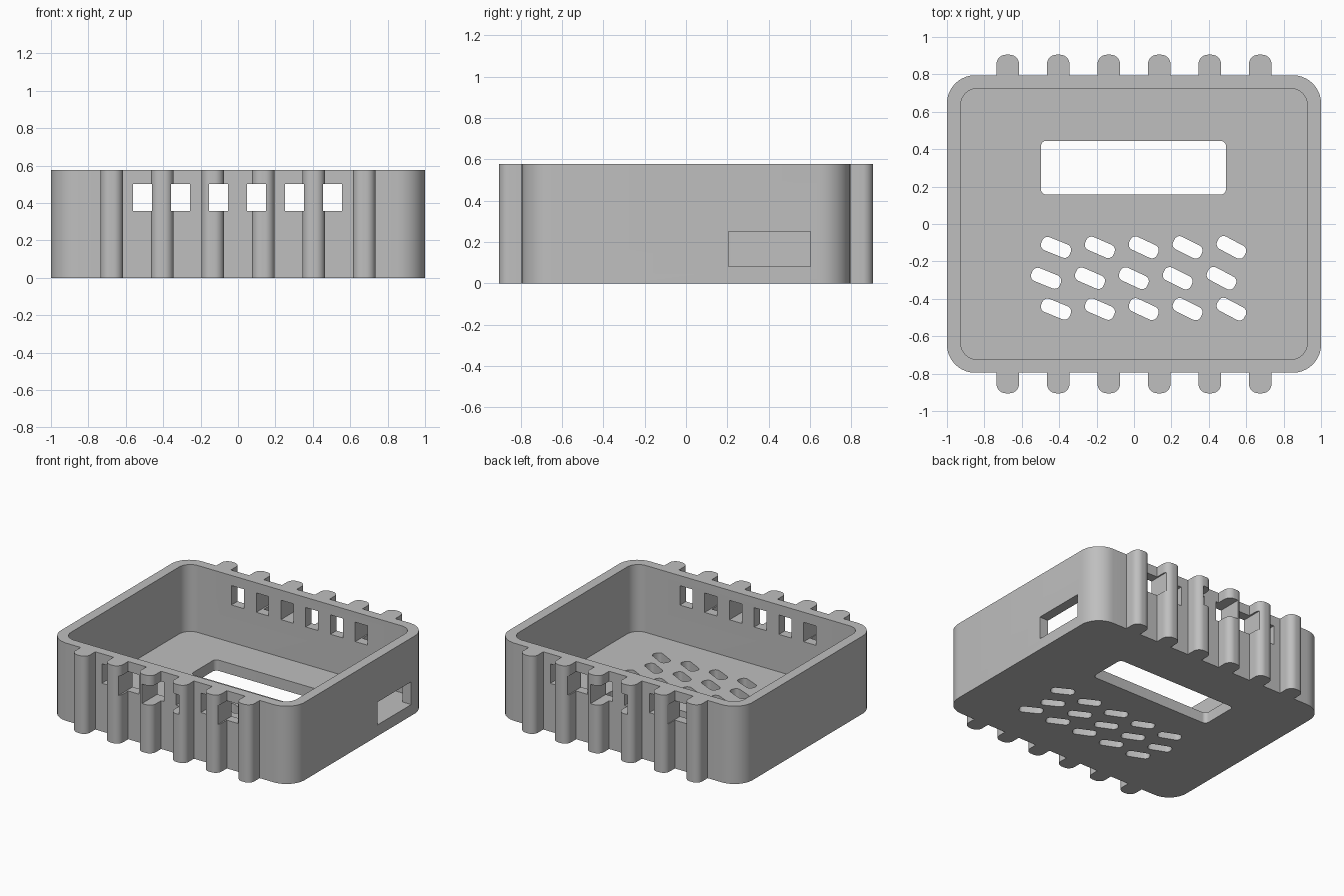
import bpy, bmesh, math
from mathutils import Matrix, Vector

if "Cube" in bpy.data.objects:
    bpy.data.objects.remove(bpy.data.objects["Cube"], do_unlink=True)

HEIGHT, FLOOR = 0.577, 0.08
HALF_X, HALF_Y, CORNER = 1.0, 0.795, 0.15
FIN_HALF, FIN_TIP, FIN_ROUND = 0.06, 0.905, 0.05

grey = bpy.data.materials.new("plain grey")
grey.use_nodes = True
grey.diffuse_color = (0.52, 0.52, 0.52, 1)
grey.node_tree.nodes["Principled BSDF"].inputs["Base Color"].default_value = grey.diffuse_color


def arc(cx, cy, r, start, steps=10):
    """Quarter circle, counter-clockwise from the start angle in degrees."""
    angles = [math.radians(start + 90 * i / steps) for i in range(steps + 1)]
    return [(cx + r * math.cos(a), cy + r * math.sin(a)) for a in angles]


def rounded_rect(hx, hy, r, steps=8):
    x, y = hx - r, hy - r
    return (arc(x, y, r, 0, steps) + arc(-x, y, r, 90, steps)
            + arc(-x, -y, r, 180, steps) + arc(x, -y, r, 270, steps))


def add_prism(bm, outline, z0, z1, matrix=Matrix()):
    verts = [bm.verts.new(matrix @ Vector((x, y, z0))) for x, y in outline]
    base = bm.faces.new(verts)
    top = bmesh.ops.extrude_face_region(bm, geom=[base], use_keep_orig=True)["geom"]
    moved = [v for v in top if isinstance(v, bmesh.types.BMVert)]
    bmesh.ops.translate(bm, verts=moved, vec=(0, 0, z1 - z0))


def add_box(bm, low, high):
    (x0, y0, z0), (x1, y1, z1) = low, high
    add_prism(bm, [(x0, y0), (x1, y0), (x1, y1), (x0, y1)], z0, z1)


def finish(bm, name):
    bmesh.ops.recalc_face_normals(bm, faces=bm.faces)
    mesh = bpy.data.meshes.new(name)
    bm.to_mesh(mesh)
    bm.free()
    mesh.materials.append(grey)
    obj = bpy.data.objects.new(name, mesh)
    bpy.context.collection.objects.link(obj)
    return obj


def cut(target, cutter):
    cutter.hide_render = True
    bpy.context.view_layer.objects.active = target
    mod = target.modifiers.new(cutter.name, 'BOOLEAN')
    mod.operation, mod.solver, mod.object = 'DIFFERENCE', 'EXACT', cutter
    bpy.ops.object.modifier_apply(modifier=mod.name)
    bpy.data.objects.remove(cutter, do_unlink=True)


# Outer outline: rounded corners with six round-tipped fins along each long wall
half = arc(HALF_X - CORNER, HALF_Y - CORNER, CORNER, 0)
for i in range(6):
    cx = 0.675 - 0.27 * i
    off, cy = FIN_HALF - FIN_ROUND, FIN_TIP - FIN_ROUND
    half += [(cx + FIN_HALF, HALF_Y)]
    half += arc(cx + off, cy, FIN_ROUND, 0) + arc(cx - off, cy, FIN_ROUND, 90)
    half += [(cx - FIN_HALF, HALF_Y)]
half += arc(CORNER - HALF_X, HALF_Y - CORNER, CORNER, 90)
bm = bmesh.new()
add_prism(bm, half + [(-x, -y) for x, y in half], 0, HEIGHT)
case = finish(bm, "case_shell")

# Open cavity
bm = bmesh.new()
add_prism(bm, rounded_rect(0.927, 0.725, 0.09), FLOOR, 1)
cut(case, finish(bm, "cavity_cutter"))

bm = bmesh.new()
# Display window in the floor
add_prism(bm, rounded_rect(0.495, 0.144, 0.03), -0.1, 0.2, Matrix.Translation((-0.003, 0.301, 0)))

# Slanted vents, three staggered rows that tilt further towards +x
for y, start in ((-0.125, -0.417), (-0.29, -0.47), (-0.455, -0.417)):
    for i in range(5):
        place = (Matrix.Translation((start + 0.2345 * i, y, 0))
                 @ Matrix.Rotation(math.radians(-22 - 1.5 * i), 4, 'Z'))
        add_prism(bm, rounded_rect(0.082, 0.0375, 0.03, 5), -0.1, 0.2, place)

# Square holes running through both long walls and their fins
for i in range(6):
    cx = -0.51 + 0.2032 * i
    add_box(bm, (cx - 0.051, -1.1, 0.358), (cx + 0.051, 1.1, 0.502))

# Connector port in the left wall
add_box(bm, (0.85, 0.206, 0.083), (1.1, 0.603, 0.252))
cut(case, finish(bm, "opening_cutter"))

bpy.ops.object.select_all(action='DESELECT')
case.select_set(True)
bpy.context.view_layer.objects.active = case
bpy.ops.object.shade_smooth_by_angle(angle=math.radians(30))
